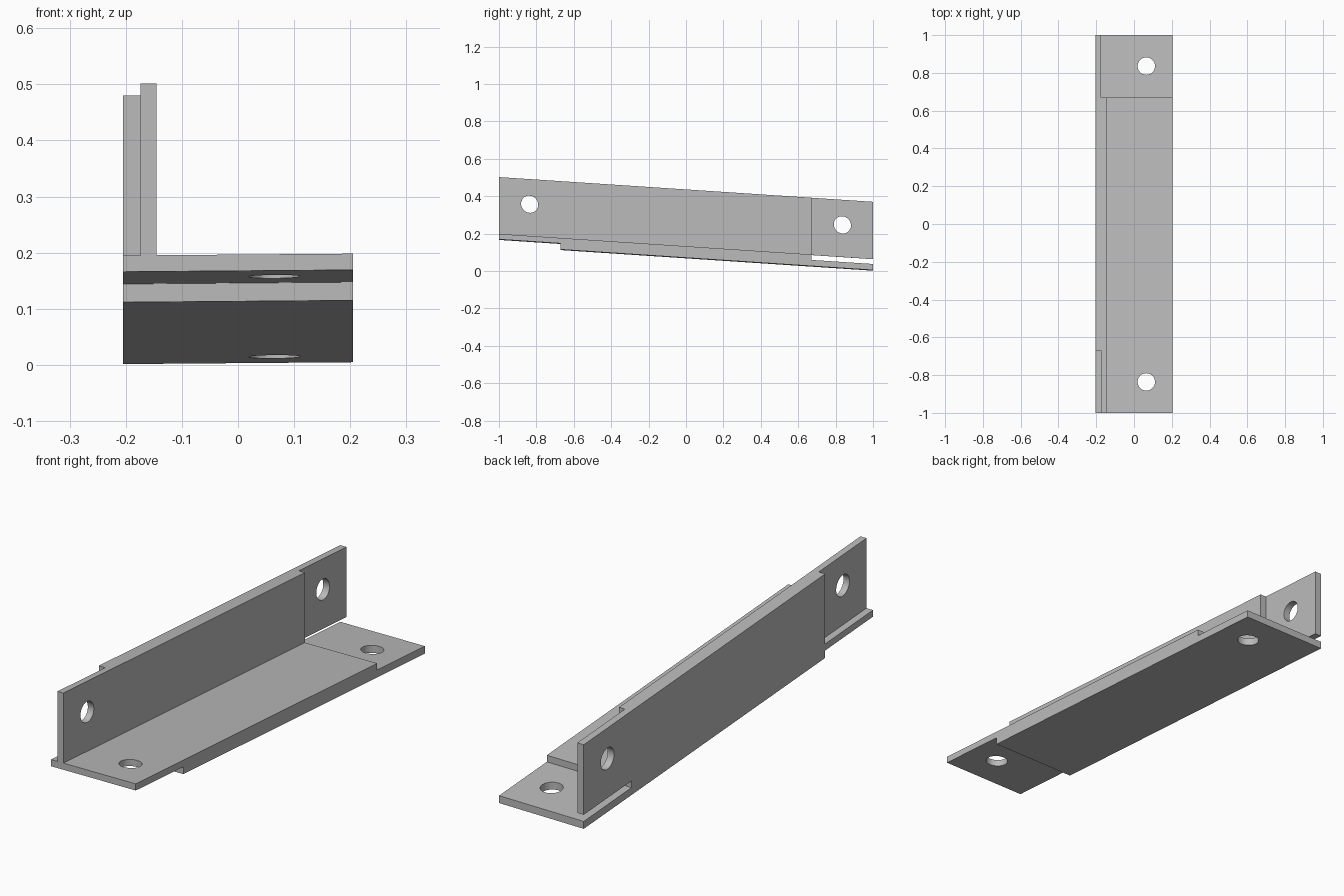
import bpy
import bmesh
from mathutils import Matrix, Vector

default = bpy.data.objects.get("Cube")
if default:
    bpy.data.objects.remove(default, do_unlink=True)

grey = bpy.data.materials.new("plain grey")
grey.use_nodes = True
colour = (0.5, 0.5, 0.5, 1)
grey.diffuse_color = colour
grey.node_tree.nodes["Principled BSDF"].inputs["Base Color"].default_value = colour

# Shared sizes
HALF_W, LAP, HOLE_Y, HOLE_R = 0.205, 0.67, 0.836, 0.046
BOTTOM, MIDDLE, TOP, WALL_TOP = 0.069, 0.1015, 0.1305, 0.437
OUTER, SEAM, INNER = -HALF_W, -0.174, -0.145


def prism(name, profile, offset):
    """Extrude a closed profile along the offset."""
    bm = bmesh.new()
    face = bm.faces.new([bm.verts.new(p) for p in profile])
    new = bmesh.ops.extrude_face_region(bm, geom=[face])["geom"]
    moved = [v for v in new if isinstance(v, bmesh.types.BMVert)]
    bmesh.ops.translate(bm, verts=moved, vec=offset)
    bmesh.ops.recalc_face_normals(bm, faces=bm.faces)
    mesh = bpy.data.meshes.new(name)
    bm.to_mesh(mesh)
    bm.free()
    mesh.materials.append(grey)
    obj = bpy.data.objects.new(name, mesh)
    bpy.context.collection.objects.link(obj)
    return obj


def drill(obj, centre, axis):
    """Cut a round bolt hole along the axis."""
    bpy.ops.mesh.primitive_cylinder_add(vertices=48, radius=HOLE_R, depth=0.2, location=centre)
    cutter = bpy.context.object
    cutter.rotation_euler = Vector(axis).to_track_quat("Z", "Y").to_euler()
    cutter.hide_render = True
    cutter.data.materials.append(grey)
    mod = obj.modifiers.new("hole", "BOOLEAN")
    mod.operation, mod.solver, mod.object = "DIFFERENCE", "EXACT", cutter
    bpy.context.view_layer.objects.active = obj
    bpy.ops.object.modifier_apply(modifier=mod.name)
    bpy.data.objects.remove(cutter, do_unlink=True)


# Base flange with half-thickness laps at both ends
base = prism("base_flange", [(-HALF_W, y, z) for y, z in (
    (-1, MIDDLE), (-LAP, MIDDLE), (-LAP, BOTTOM), (1, BOTTOM),
    (1, MIDDLE), (LAP, MIDDLE), (LAP, TOP), (-1, TOP))], (2 * HALF_W, 0, 0))

# Upright flange with matching laps
wall = prism("upright_flange", [(x, y, TOP) for x, y in (
    (SEAM, -1), (INNER, -1), (INNER, LAP), (SEAM, LAP),
    (SEAM, 1), (OUTER, 1), (OUTER, -LAP), (SEAM, -LAP))], (0, 0, WALL_TOP - TOP))

# Bolt holes at both ends
for side in (-1, 1):
    drill(base, (0.065, side * HOLE_Y, MIDDLE), (0, 0, 1))
    drill(wall, (SEAM, side * HOLE_Y, 0.303), (1, 0, 0))

# Slope the whole bracket down towards the back
slope = Matrix.Identity(4)
slope[2][0], slope[2][1] = 0.008, -0.066
for part in (base, wall):
    part.data.transform(slope)
    bpy.ops.object.select_all(action="DESELECT")
    part.select_set(True)
    bpy.context.view_layer.objects.active = part
    bpy.ops.object.shade_smooth_by_angle()
